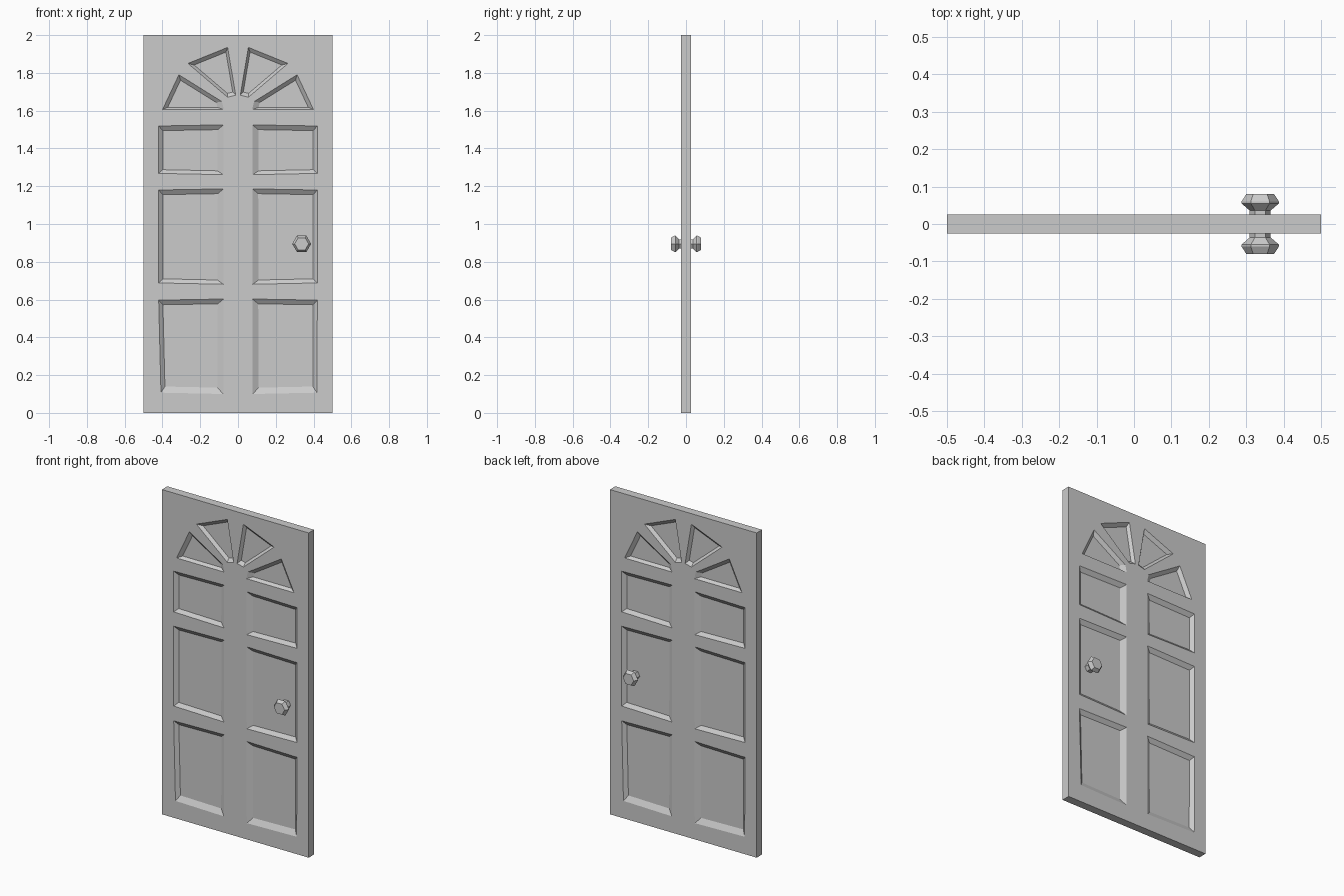
import bpy
import bmesh
import math
from mathutils import Vector
from mathutils.geometry import intersect_line_line

default = bpy.data.objects.get("Cube")
if default:
    bpy.data.objects.remove(default)

HALF_W, HEIGHT, HALF_T, DEPTH = 0.5, 2.0, 0.026, 0.018

grey = bpy.data.materials.new("plain grey")
grey.use_nodes = True
grey.diffuse_color = (0.6, 0.6, 0.6, 1)
grey.node_tree.nodes["Principled BSDF"].inputs["Base Color"].default_value = grey.diffuse_color


def add_object(name, bm):
    bmesh.ops.recalc_face_normals(bm, faces=bm.faces)
    mesh = bpy.data.meshes.new(name)
    bm.to_mesh(mesh)
    bm.free()
    mesh.materials.append(grey)
    obj = bpy.data.objects.new(name, mesh)
    bpy.context.collection.objects.link(obj)
    return obj


def inset(points, widths):
    """Move every edge of a clockwise outline inward by its own width."""
    pts = [Vector((x, z, 0)) for x, z in points]
    n = len(pts)
    lines = []
    for i in range(n):
        a, b = pts[i], pts[(i + 1) % n]
        d = (b - a).normalized()
        shift = Vector((d.y, -d.x, 0)) * widths[i]
        lines.append((a + shift, b + shift))
    return [intersect_line_line(*lines[i - 1], *lines[i])[0].xy for i in range(n)]


# Panel outlines of the left half: bottom-left, top-left, top-right, bottom-right
def rows(foot_taper):
    out = []
    for top, bottom, taper, ledge in ((1.522, 1.264, 0, 0.02),
                                      (1.183, 0.684, 0, 0.022),
                                      (0.6, 0.103, foot_taper, 0.033)):
        outline = [(-0.42 + taper, bottom + 0.004), (-0.42, top - 0.003),
                   (-0.076, top + 0.003), (-0.078, bottom - 0.003)]
        out.append((outline, (0.022, 0.025, 0.031, ledge)))
    return out


fan = [([(-0.40, 1.605), (-0.313, 1.79), (-0.085, 1.648), (-0.075, 1.605)],
        (0.02, 0.02, 0.03, 0.013)),
       ([(-0.265, 1.85), (-0.055, 1.935), (-0.012, 1.682), (-0.055, 1.671)],
        (0.02, 0.013, 0.02, 0.015))]

panels = []
for mirror, foot_taper in ((1, 0.012), (-1, 0.002)):
    for outline, widths in rows(foot_taper) + fan:
        inner = inset(outline, widths)
        panels.append([[(mirror * x, z) for x, z in ring] for ring in (outline, inner)])

# Door leaf: the same recessed face on both sides, turned half round for the back
bm = bmesh.new()
rims = []
for side in (1, -1):
    def ring(points, depth=0.0):
        return [bm.verts.new((side * x, side * (depth - HALF_T), z)) for x, z in points]

    def loop_edges(verts):
        return [bm.edges.new((verts[i - 1], verts[i])) for i in range(len(verts))]

    rim = ring([(-HALF_W, 0), (-HALF_W, HEIGHT), (HALF_W, HEIGHT), (HALF_W, 0)])
    rims.append(rim)
    borders = loop_edges(rim)
    recesses = []
    for outline, inner in panels:
        outer = ring(outline)
        borders += loop_edges(outer)
        recesses.append((outer, ring(inner, DEPTH)))
    bmesh.ops.triangle_fill(bm, edges=borders, use_beauty=True, normal=(0, -side, 0))
    for outer, floor in recesses:
        bm.faces.new(floor)
        for i in range(len(outer)):
            bm.faces.new((outer[i - 1], outer[i], floor[i], floor[i - 1]))
front, back = rims
match = [back[3], back[2], back[1], back[0]]
for i in range(4):
    bm.faces.new((front[i - 1], front[i], match[i], match[i - 1]))
bmesh.ops.dissolve_limit(bm, angle_limit=0.001, verts=bm.verts, edges=bm.edges)
bmesh.ops.triangulate(bm, faces=[f for f in bm.faces if len(f.verts) > 4])
add_object("door_leaf", bm)


# Six-sided knobs turned from a short profile
def knob(name, side):
    bm = bmesh.new()
    rings = []
    for radius, y in ((0.028, 0.0), (0.028, 0.036), (0.05, 0.055), (0.05, 0.06), (0.037, 0.08)):
        rings.append([bm.verts.new((radius * math.cos(i * math.tau / 6), side * y,
                                    radius * math.sin(i * math.tau / 6))) for i in range(6)])
    for low, high in zip(rings, rings[1:]):
        for i in range(6):
            bm.faces.new((low[i - 1], low[i], high[i], high[i - 1]))
    bm.faces.new(rings[0])
    bm.faces.new(rings[-1])
    add_object(name, bm).location = (0.337, 0, 0.895)


knob("front_knob", -1)
knob("back_knob", 1)
